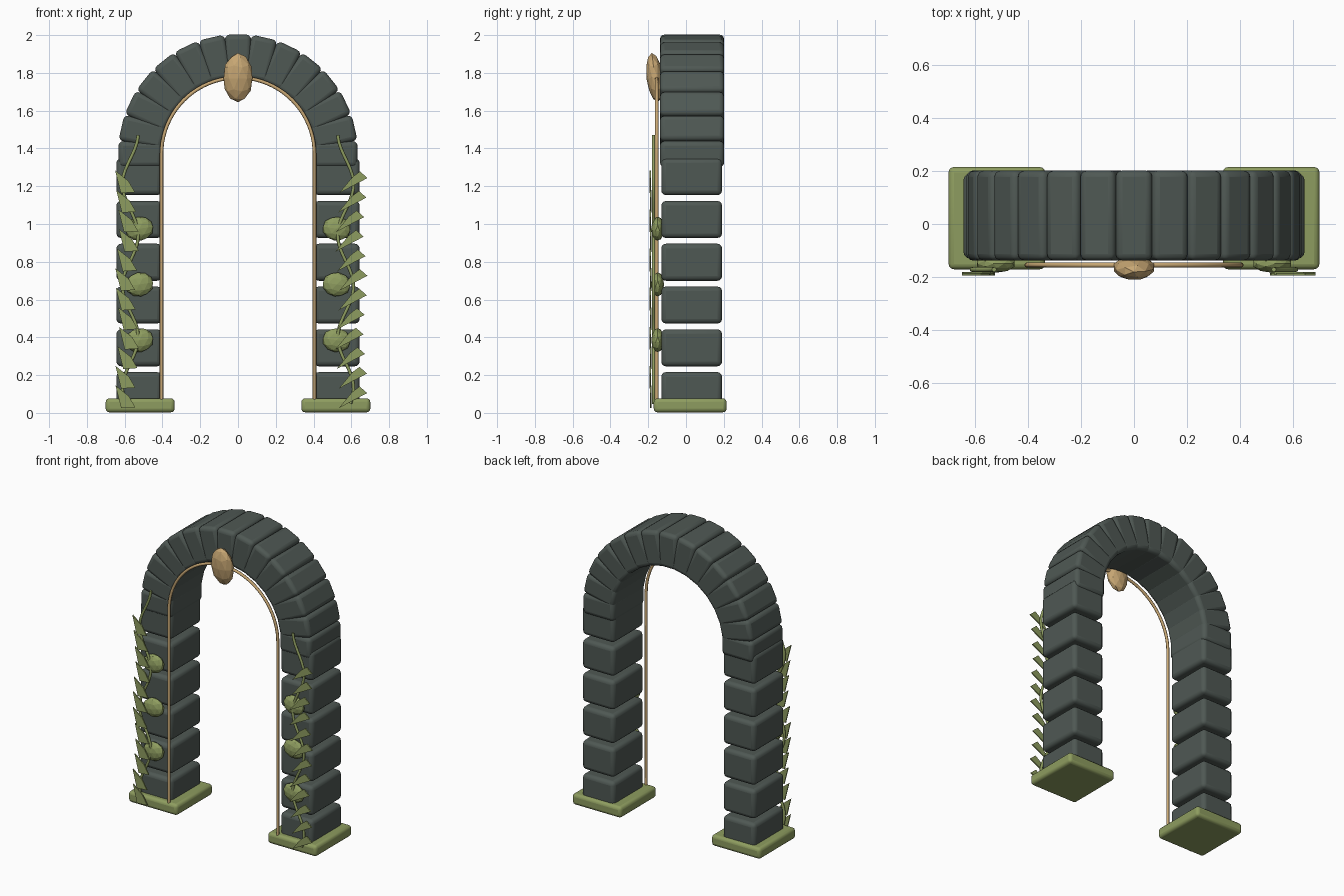
import bpy, math
from math import sin, cos, pi
from mathutils import Matrix

if "Cube" in bpy.data.objects:
    bpy.data.objects.remove(bpy.data.objects["Cube"])


def material(name, rgb):
    m = bpy.data.materials.new(name)
    m.diffuse_color = (*rgb, 1)
    m.use_nodes = True
    m.node_tree.nodes["Principled BSDF"].inputs["Base Color"].default_value = m.diffuse_color
    return m


STONE = material("dark stone", (0.078, 0.098, 0.088))
MOSS = material("moss green", (0.27, 0.335, 0.115))
GOLD = material("sandy gold", (0.58, 0.39, 0.175))


def block(name, loc, size, mat, bevel, tilt=0.0):
    """Rounded box, turned by tilt about the y axis."""
    bpy.ops.mesh.primitive_cube_add(size=1, location=loc)
    ob = bpy.context.object
    ob.name = name
    ob.scale = size
    bpy.ops.object.transform_apply(location=False, rotation=False, scale=True)
    ob.rotation_euler.y = tilt
    mod = ob.modifiers.new("rounded_edges", 'BEVEL')
    mod.width = bevel
    mod.segments = 3
    ob.data.materials.append(mat)
    bpy.ops.object.shade_smooth_by_angle(angle=math.radians(35))
    return ob


def tube(name, points, radius, mat):
    cu = bpy.data.curves.new(name, 'CURVE')
    cu.dimensions = '3D'
    cu.bevel_depth = radius
    cu.bevel_resolution = 2
    cu.use_fill_caps = True
    sp = cu.splines.new('POLY')
    sp.points.add(len(points) - 1)
    for p, co in zip(sp.points, points):
        p.co = (*co, 1)
    cu.materials.append(mat)
    ob = bpy.data.objects.new(name, cu)
    bpy.context.collection.objects.link(ob)
    return ob


def pebble(name, loc, radii, mat, rot=(0, 0, 0)):
    """Faceted ellipsoid."""
    bpy.ops.mesh.primitive_ico_sphere_add(subdivisions=2, radius=1, location=loc, rotation=rot)
    ob = bpy.context.object
    ob.name = name
    ob.scale = radii
    ob.data.materials.append(mat)
    return ob


def leaf(name, corners, y, mat):
    """Thin plate from an outline in x and z."""
    n = len(corners)
    verts = [(x, y - 0.004, z) for x, z in corners] + [(x, y + 0.004, z) for x, z in corners]
    faces = [tuple(range(n)), tuple(reversed(range(n, 2 * n)))]
    faces += [(i, i + n, (i + 1) % n + n, (i + 1) % n) for i in range(n)]
    me = bpy.data.meshes.new(name)
    me.from_pydata(verts, [], faces)
    me.materials.append(mat)
    ob = bpy.data.objects.new(name, me)
    bpy.context.collection.objects.link(ob)


SPRING = 1.37      # height where the arch begins
RADIUS = 0.517     # middle of the arch stones


def vine_x(z):
    return 0.57 - 0.042 * cos(2 * pi * (z - 0.4) / 0.54)


for side, label in ((-1, "left"), (1, "right")):
    # Mossy footing and pillar stones
    block(f"{label}_footing", (side * 0.518, 0.022, 0.04), (0.365, 0.386, 0.074), MOSS, 0.02)
    for i in range(6):
        block(f"{label}_pillar_stone", (side * 0.524, 0.03, 0.118 + 0.2265 * i),
              (0.24, 0.322, 0.196), STONE, 0.025)

    # Climbing vine
    tube(f"{label}_vine",
         [(side * vine_x(z), -0.172, z) for z in (0.05 + 1.42 * k / 40 for k in range(41))],
         0.009, MOSS)

    # Leaf clumps
    for z in (0.385, 0.68, 0.975):
        pebble(f"{label}_leaf_clump", (side * 0.522, -0.15, z), (0.076, 0.034, 0.064), MOSS,
               (0, side * 0.15, 0))

    # Pointed leaves along the vine
    for i in range(12):
        z = 0.08 + 0.1035 * i
        if side > 0:
            x = 0.605 + 0.25 * (vine_x(z) - 0.57)
            outline = [(x - 0.08, z - 0.055), (x + 0.07, z + 0.025),
                       (x + 0.03, z + 0.06), (x - 0.01, z + 0.03)]
        else:
            x = -0.59 - 0.25 * (vine_x(z) - 0.57)
            outline = [(x - 0.05, z + 0.065), (x - 0.02, z - 0.055),
                       (x + 0.055, z - 0.05), (x + 0.02, z + 0.01)]
        leaf(f"{label}_leaf", outline, -0.186 - 0.004 * (i % 2), MOSS)

# Arch stones
for i in range(15):
    a = pi * i / 14
    block("arch_stone", (RADIUS * cos(a), 0.032, SPRING + RADIUS * sin(a)),
          (0.232, 0.34, 0.138), STONE, 0.025, -a)

# Inner trim following the opening
arc = [(0.405 * cos(pi * k / 40), -0.155, SPRING + 0.405 * sin(pi * k / 40)) for k in range(41)]
tube("inner_trim", [(0.405, -0.155, 0.06)] + arc + [(-0.405, -0.155, 0.06)], 0.0095, GOLD)

# Keystone ornament
pebble("keystone_ornament", (0, -0.165, 1.775), (0.08, 0.045, 0.131), GOLD, (math.radians(7), 0, 0))
